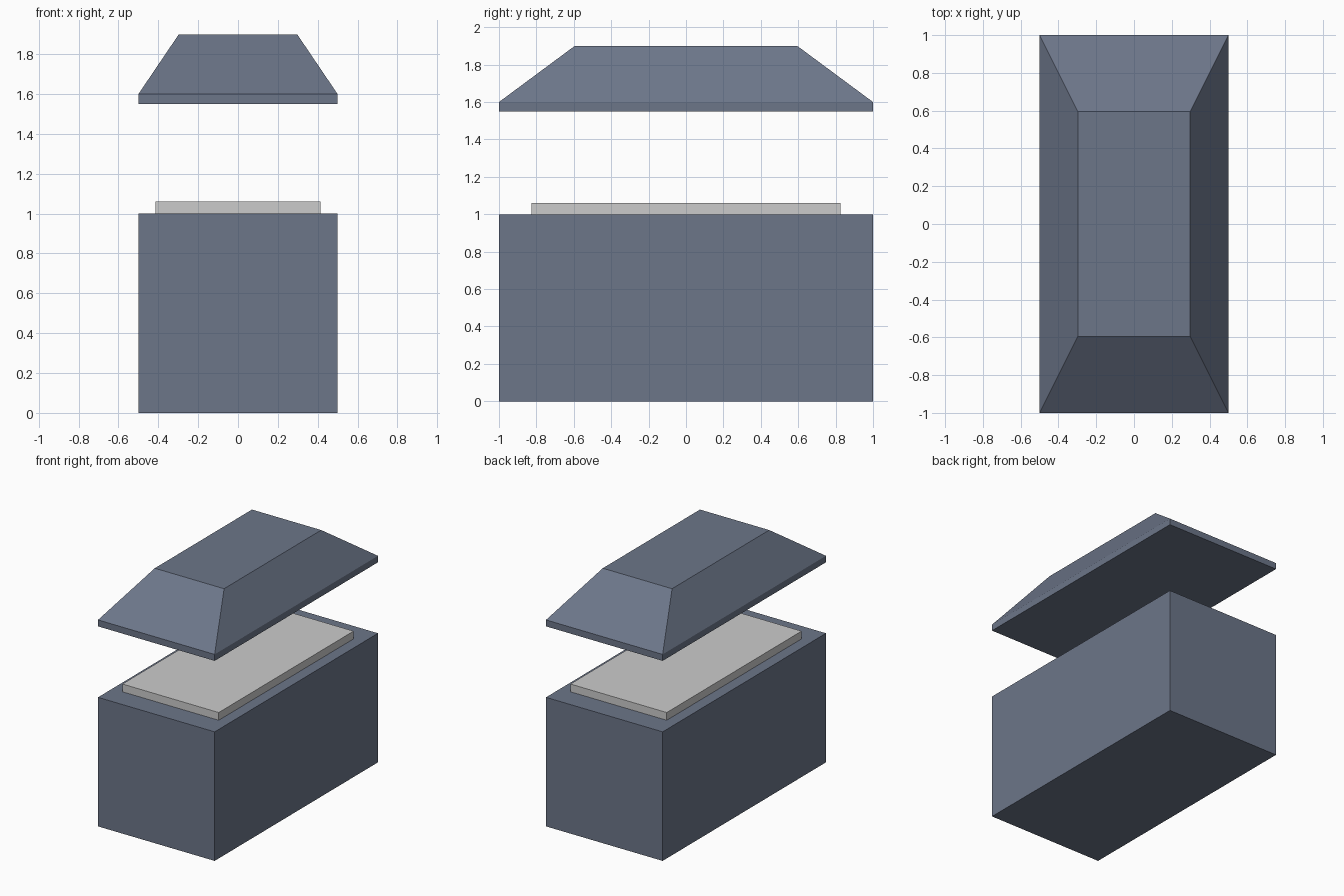
import bpy
import bmesh

if "Cube" in bpy.data.objects:
    bpy.data.objects.remove(bpy.data.objects["Cube"])

slate = bpy.data.materials.new("slate")
slate.diffuse_color = (0.15, 0.18, 0.25, 1.0)
slate.use_nodes = True
slate.node_tree.nodes["Principled BSDF"].inputs["Base Color"].default_value = slate.diffuse_color


def stack(name, levels, material=None):
    """Closed solid lofted through rectangles (half_x, half_y, z), bottom to top."""
    bm = bmesh.new()
    rings = [[bm.verts.new((sx * hx, sy * hy, z))
              for sx, sy in ((-1, -1), (1, -1), (1, 1), (-1, 1))]
             for hx, hy, z in levels]
    for low, high in zip(rings, rings[1:]):
        for i in range(4):
            j = (i + 1) % 4
            bm.faces.new((low[i], low[j], high[j], high[i]))
    bm.faces.new(rings[0][::-1])
    bm.faces.new(rings[-1])
    mesh = bpy.data.meshes.new(name)
    bm.to_mesh(mesh)
    bm.free()
    if material:
        mesh.materials.append(material)
    obj = bpy.data.objects.new(name, mesh)
    bpy.context.collection.objects.link(obj)
    return obj


# Main box
stack("chest_body", [(0.5, 1.0, 0.0), (0.5, 1.0, 1.0)], slate)

# Raised grey panel on top of the box
stack("inner_panel", [(0.413, 0.826, 1.0), (0.413, 0.826, 1.06)])

# Floating lid: thin rim, then sloped sides up to a flat top
stack("lid", [(0.5, 1.0, 1.55), (0.5, 1.0, 1.6), (0.297, 0.595, 1.9)], slate)
